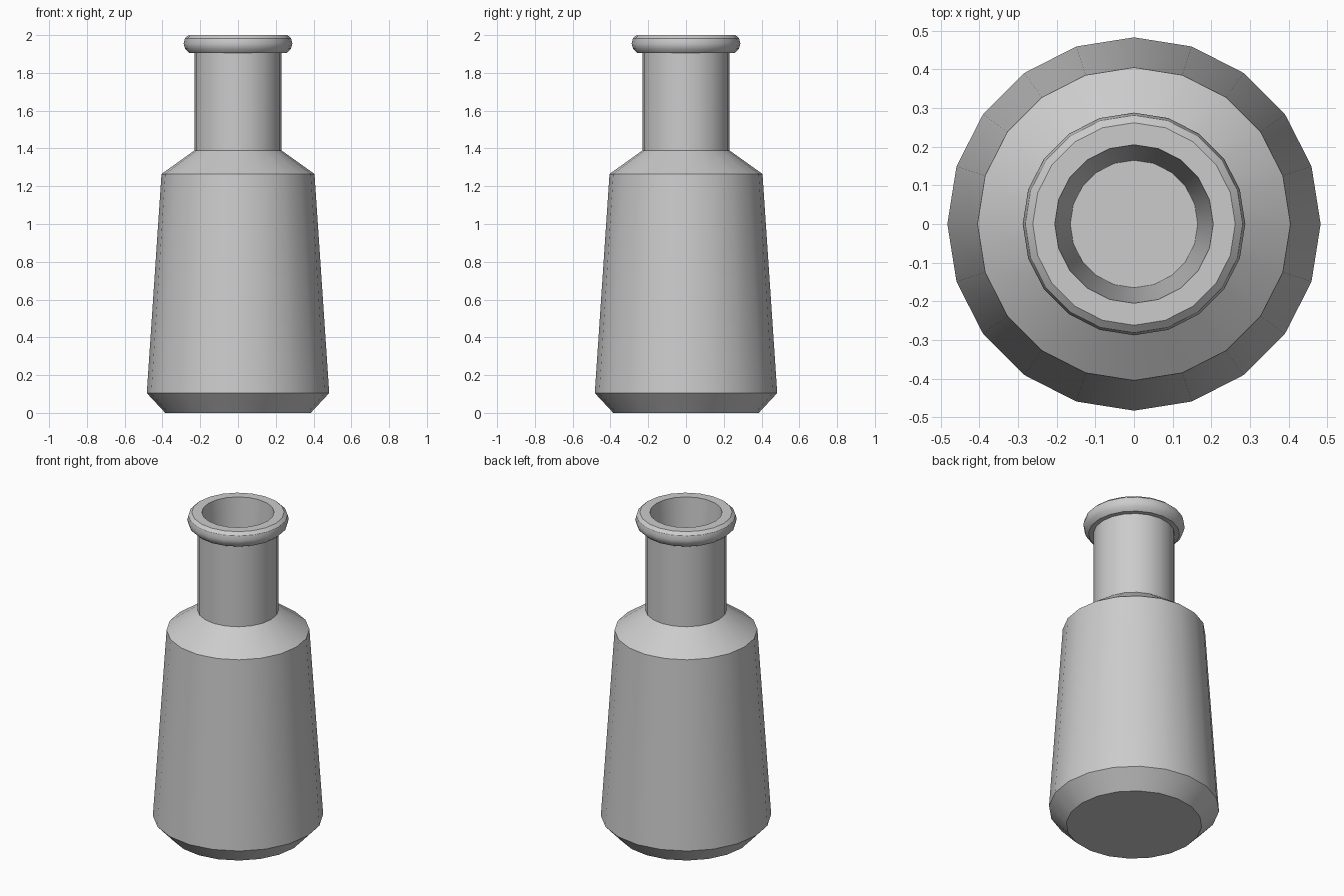
import bpy, bmesh, math

if "Cube" in bpy.data.objects:
    bpy.data.objects.remove(bpy.data.objects["Cube"])

SIDES = 20


def lathe(name, profile):
    """Revolve (radius, z) points around z; zero radius closes to a pole."""
    bm = bmesh.new()
    rings = []
    for r, z in profile:
        rings.append([bm.verts.new((r * math.cos(2 * math.pi * i / SIDES),
                                    r * math.sin(2 * math.pi * i / SIDES), z))
                      for i in range(SIDES)])
    for a, b in zip(rings, rings[1:]):
        for i in range(SIDES):
            j = (i + 1) % SIDES
            bm.faces.new((a[i], a[j], b[j], b[i]))
    # flat caps: base underside and inner floor
    bm.faces.new(rings[0][::-1])
    bm.faces.new(rings[-1])
    bmesh.ops.recalc_face_normals(bm, faces=bm.faces)
    mesh = bpy.data.meshes.new(name)
    bm.to_mesh(mesh)
    bm.free()
    obj = bpy.data.objects.new(name, mesh)
    bpy.context.collection.objects.link(obj)
    bpy.ops.object.select_all(action='DESELECT')
    obj.select_set(True)
    bpy.context.view_layer.objects.active = obj
    bpy.ops.object.shade_smooth_by_angle(angle=math.radians(30))
    return obj


lathe("bottle", [
    # chamfered base and tapered body
    (0.385, 0.0), (0.483, 0.105), (0.405, 1.265),
    # shoulder and neck
    (0.23, 1.39), (0.23, 1.905),
    # rounded lip
    (0.258, 1.905), (0.28, 1.927), (0.288, 1.955), (0.281, 1.983), (0.262, 2.0),
    # mouth and tapered inside down to the inner floor
    (0.205, 2.0), (0.165, 1.4),
])
